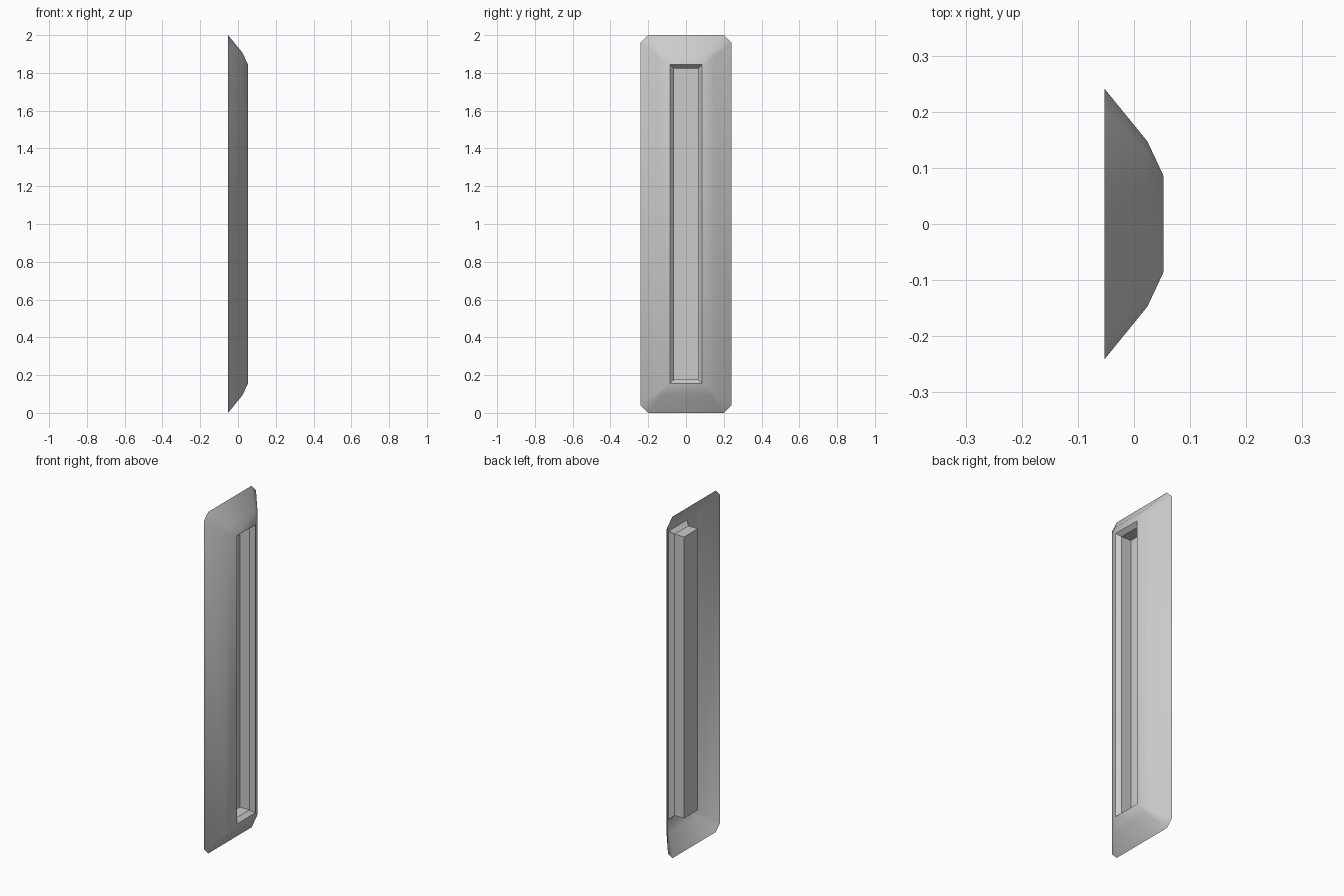
import bpy
import bmesh

if "Cube" in bpy.data.objects:
    bpy.data.objects.remove(bpy.data.objects["Cube"])


def ring(bm, x, half_y, half_z, chamfer):
    """Rectangle with cut corners, lying in a plane of constant x."""
    c = chamfer
    quarter = [(half_y, half_z - c), (half_y - c, half_z)]
    pts = []
    for sy, sz in ((1, 1), (-1, 1), (-1, -1), (1, -1)):
        corner = [(sy * y, sz * z) for y, z in quarter]
        pts += corner if sy * sz > 0 else corner[::-1]
    return [bm.verts.new((x, y, 1 + z)) for y, z in pts]


# Outer rim, bevelled shoulder, opening, inner slope, recess floor
sections = [
    (-0.0525, 0.241, 1.0, 0.04),
    (0.024, 0.147, 0.906, 0.022),
    (0.0525, 0.086, 0.844, 0.0),
    (0.029, 0.064, 0.824, 0.0),
    (-0.033, 0.064, 0.824, 0.0),
]

bm = bmesh.new()
rings = [ring(bm, *s) for s in sections]
for a, b in zip(rings, rings[1:]):
    for i in range(8):
        j = (i + 1) % 8
        bm.faces.new((a[i], a[j], b[j], b[i]))
bm.faces.new(rings[-1])

# Collapse the uncut corners to plain right angles
bmesh.ops.remove_doubles(bm, verts=bm.verts, dist=1e-5)
bmesh.ops.recalc_face_normals(bm, faces=bm.faces)
floor = min(bm.faces, key=lambda f: abs(f.calc_center_median().x + 0.033))
if floor.normal.x < 0:
    bmesh.ops.reverse_faces(bm, faces=bm.faces)

mesh = bpy.data.meshes.new("recessed_panel")
bm.to_mesh(mesh)
bm.free()
panel = bpy.data.objects.new("recessed_panel", mesh)
bpy.context.collection.objects.link(panel)

# Soft outer shoulder, crisp recess edges
bpy.context.view_layer.objects.active = panel
panel.select_set(True)
bpy.ops.object.shade_smooth_by_angle(angle=0.7)
